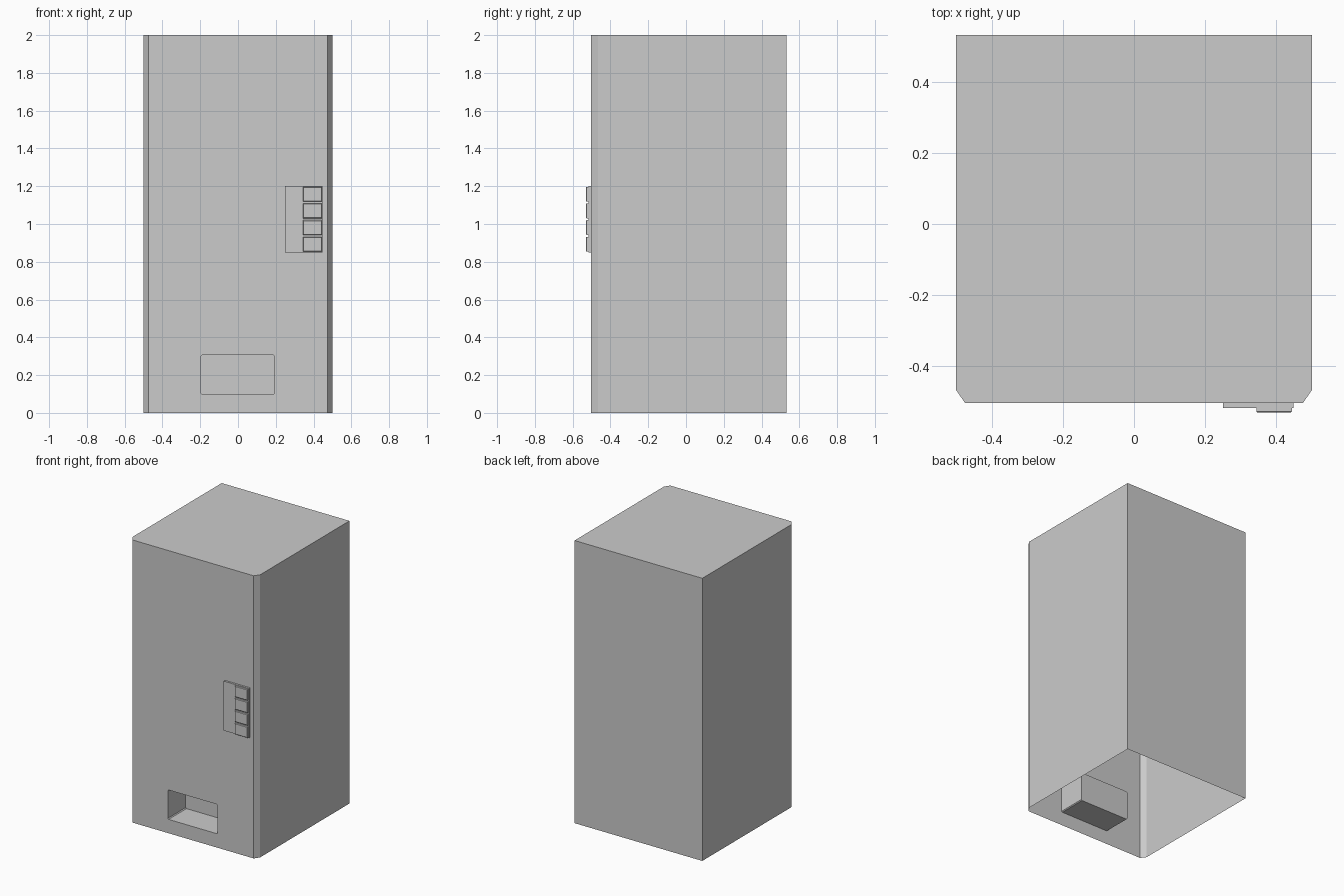
import bpy
import bmesh

if "Cube" in bpy.data.objects:
    bpy.data.objects.remove(bpy.data.objects["Cube"])


def finish(bm, name):
    bmesh.ops.recalc_face_normals(bm, faces=bm.faces[:])
    mesh = bpy.data.meshes.new(name)
    bm.to_mesh(mesh)
    bm.free()
    obj = bpy.data.objects.new(name, mesh)
    bpy.context.collection.objects.link(obj)
    return obj


def loop(bm, points):
    return [bm.verts.new(p) for p in points]


def walls(bm, a, b):
    """Quads joining two loops of equal length."""
    n = len(a)
    for i in range(n):
        j = (i + 1) % n
        bm.faces.new((a[i], a[j], b[j], b[i]))


def raised_plate(name, x0, x1, z0, z1, y_back, y_front, bevel=0.0):
    """Plate standing off the front, open where it meets the surface behind."""
    def rect(y, d):
        return [(x0 + d, y, z0 + d), (x1 - d, y, z0 + d),
                (x1 - d, y, z1 - d), (x0 + d, y, z1 - d)]
    bm = bmesh.new()
    rings = [loop(bm, rect(y_back, 0))]
    if bevel:
        rings.append(loop(bm, rect(y_front + bevel, 0)))
    rings.append(loop(bm, rect(y_front, bevel)))
    for a, b in zip(rings, rings[1:]):
        walls(bm, a, b)
    bm.faces.new(rings[-1])
    return finish(bm, name)


FRONT, BACK, H = -0.503, 0.532, 2.0

# Cabinet: chamfered front corners, open underneath
bm = bmesh.new()
plan = [(-0.475, FRONT), (0.475, FRONT), (0.5, -0.467),
        (0.5, BACK), (-0.5, BACK), (-0.5, -0.467)]
low = loop(bm, [(x, y, 0) for x, y in plan])
high = loop(bm, [(x, y, H) for x, y in plan])
bm.faces.new(high)
for i in range(1, 6):
    j = (i + 1) % 6
    bm.faces.new((low[i], low[j], high[j], high[i]))

# Delivery slot: opening with clipped corners, pushed into the cabinet
x0, x1, z0, z1, c = -0.197, 0.193, 0.098, 0.306, 0.006
slot = [(x0 + c, z0), (x1 - c, z0), (x1, z0 + c), (x1, z1 - c),
        (x1 - c, z1), (x0 + c, z1), (x0, z1 - c), (x0, z0 + c)]
mouth = loop(bm, [(x, FRONT, z) for x, z in slot])
inner = loop(bm, [(x, FRONT + 0.2, z) for x, z in slot])
walls(bm, mouth, inner)
bm.faces.new(inner)

# Front face around the slot
corners = [low[0], low[1], high[1], high[0]]
rim = []
for ring in (corners, mouth):
    for a, b in zip(ring, ring[1:] + ring[:1]):
        rim.append(bm.edges.get((a, b)) or bm.edges.new((a, b)))
bmesh.ops.triangle_fill(bm, edges=rim, use_beauty=True, normal=(0, -1, 0))
finish(bm, "cabinet")

# Control panel and its column of buttons
raised_plate("control_panel", 0.25, 0.448, 0.85, 1.2, FRONT, -0.517)
for i in range(4):
    z = 0.893 + i * 0.0882
    raised_plate(f"button_{i + 1}", 0.344, 0.444, z - 0.039, z + 0.039,
                 -0.517, -0.53, 0.003)
